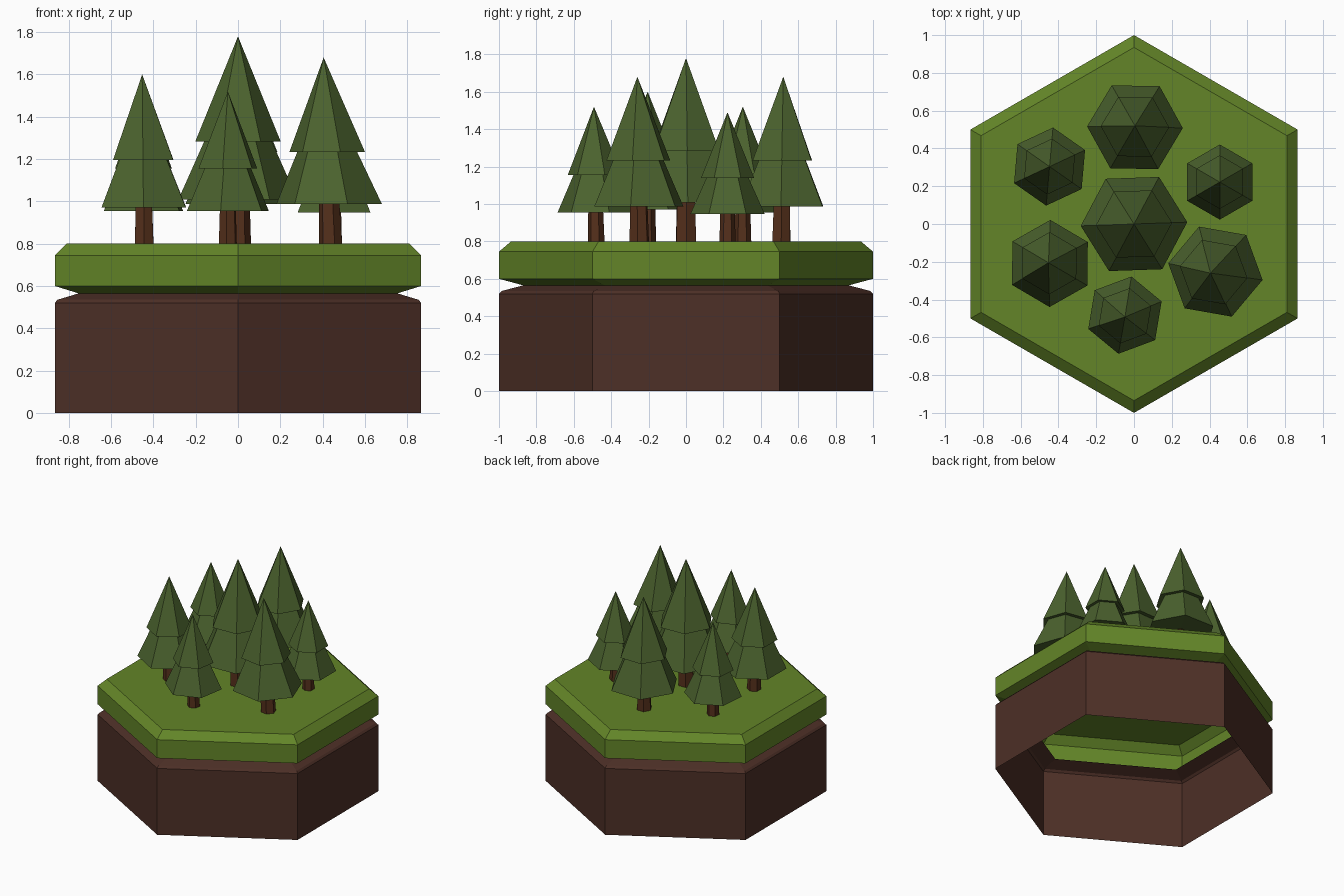
import bpy, bmesh
from math import cos, sin, radians

if "Cube" in bpy.data.objects:
    bpy.data.objects.remove(bpy.data.objects["Cube"])


def material(name, rgb):
    m = bpy.data.materials.new(name)
    m.diffuse_color = (*rgb, 1)
    m.use_nodes = True
    m.node_tree.nodes["Principled BSDF"].inputs["Base Color"].default_value = m.diffuse_color
    return m


DIRT = material("dirt", (0.075, 0.029, 0.020))
GRASS = material("grass", (0.125, 0.235, 0.021))
NEEDLES = material("needles", (0.070, 0.122, 0.027))
BARK = material("bark", (0.090, 0.029, 0.011))


def hex_lathe(name, profile, mat, phase, origin=(0, 0, 0), scale=1, lean=(0, 0)):
    """Six-sided surface from (radius, height) points; radius 0 closes to a point.
    Lean shifts the rings sideways in proportion to their height."""
    bm = bmesh.new()
    rings = []
    for r, z in profile:
        cx, cy = lean[0] * z, lean[1] * z
        angles = [radians(phase + 60 * i) for i in range(6)] if r else [0]
        rings.append([bm.verts.new((origin[0] + cx + r * scale * cos(a),
                                    origin[1] + cy + r * scale * sin(a),
                                    origin[2] + z * scale)) for a in angles])
    for lo, hi in zip(rings, rings[1:]):
        for i in range(6):
            j = (i + 1) % 6
            corners = [lo[i % len(lo)], lo[j % len(lo)], hi[j % len(hi)], hi[i % len(hi)]]
            bm.faces.new(list(dict.fromkeys(corners)))
    mesh = bpy.data.meshes.new(name)
    bm.to_mesh(mesh)
    bm.free()
    mesh.materials.append(mat)
    obj = bpy.data.objects.new(name, mesh)
    bpy.context.collection.objects.link(obj)
    return obj


# Hollow ground tile, open underneath
hex_lathe("dirt_base", [(1, 0), (1, 0.52), (0.985, 0.535), (0.87, 0.565)], DIRT, 30)
hex_lathe("grass_top", [(0.87, 0.565), (1, 0.6), (1, 0.745), (0.935, 0.8), (0, 0.8)], GRASS, 30)

# Pine shape for a tree of height 1
TRUNK = [(0, -0.01), (0.063, -0.01), (0.056, 0.225)]
FOLIAGE = [(0.056, 0.22), (0.288, 0.213), (0.16, 0.5), (0.206, 0.493), (0, 1)]

# x, y, height, turn, lean of the tip
TREES = [
    (0.00, 0.00, 0.98, 2, (0, 0)),
    (0.005, 0.51, 0.88, -1, (0, 0.01)),
    (-0.447, 0.304, 0.72, 25, (0, 0)),
    (-0.443, -0.21, 0.80, 29.5, (-0.01, 0.005)),
    (-0.048, -0.48, 0.72, 20.5, (0, -0.012)),
    (0.438, -0.25, 0.88, -10, (-0.033, -0.01)),
    (0.454, 0.222, 0.69, 30, (0, 0)),
]
for n, (x, y, h, turn, lean) in enumerate(TREES, 1):
    hex_lathe(f"tree_trunk_{n}", TRUNK, BARK, turn, (x, y, 0.8), h, lean)
    hex_lathe(f"tree_foliage_{n}", FOLIAGE, NEEDLES, turn, (x, y, 0.8), h, lean)
